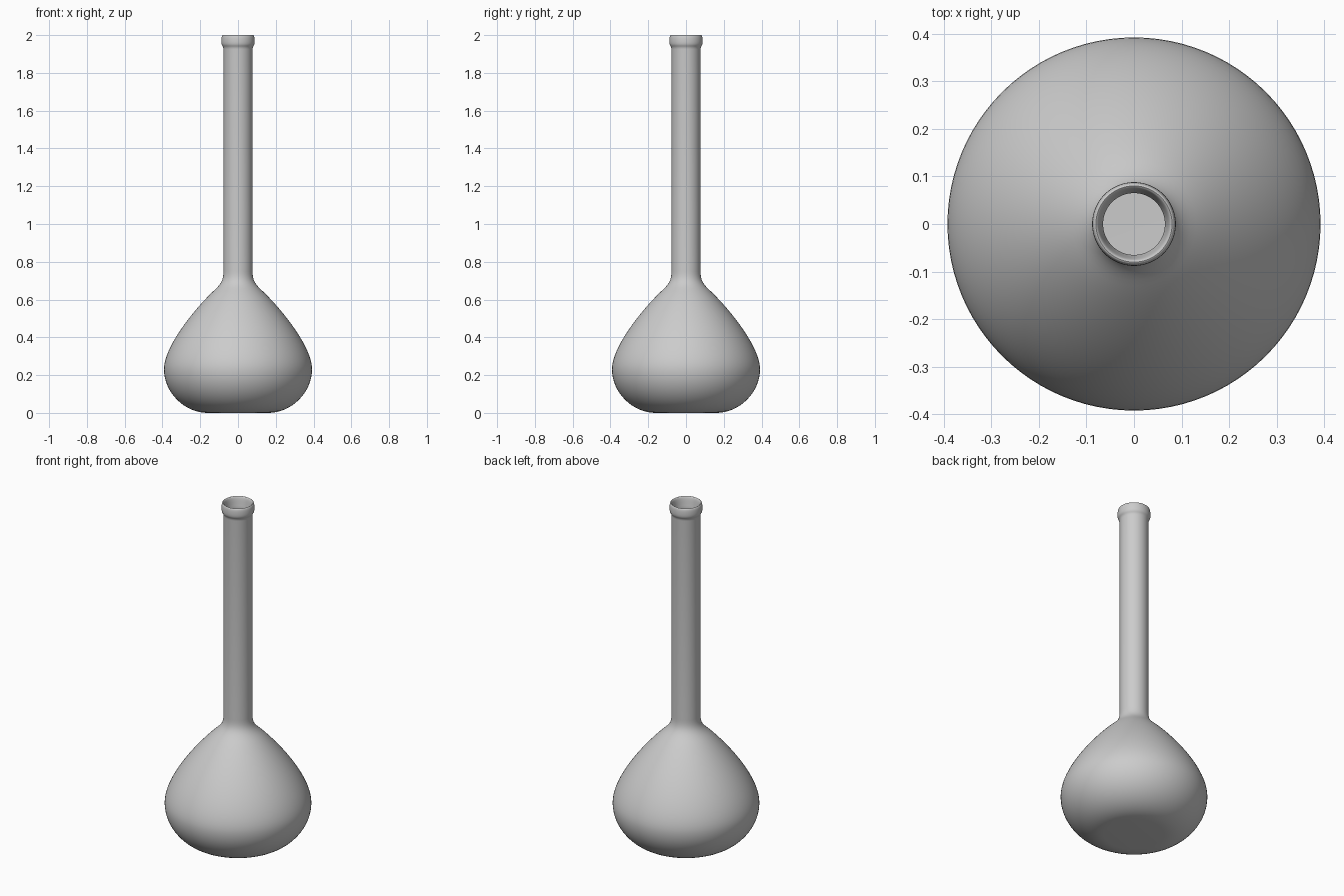
import bpy, bmesh, math
from mathutils import Vector

if "Cube" in bpy.data.objects:
    bpy.data.objects.remove(bpy.data.objects["Cube"])

SEGMENTS = 96
WALL = 0.012


def bezier(a, b, c, d, steps):
    """Points of a cubic curve in (radius, height), without the first one."""
    a, b, c, d = map(Vector, (a, b, c, d))
    pts = []
    for i in range(1, steps + 1):
        t = i / steps
        u = 1 - t
        pts.append(a * u**3 + b * 3*u*u*t + c * 3*u*t*t + d * t**3)
    return pts


def inset(pts, dist):
    """Shift an open profile towards the axis side."""
    out = []
    for i, p in enumerate(pts):
        d = (pts[min(i + 1, len(pts) - 1)] - pts[max(i - 1, 0)]).normalized()
        out.append(p + Vector((-d.y, d.x)) * dist)
    return out


def lathe(name, profile):
    bm = bmesh.new()
    rings = []
    for r, z in profile:
        if r < 1e-5:
            rings.append([bm.verts.new((0, 0, z))])
        else:
            rings.append([bm.verts.new((r * math.cos(k * math.tau / SEGMENTS),
                                        r * math.sin(k * math.tau / SEGMENTS), z))
                          for k in range(SEGMENTS)])
    for lo, hi in zip(rings, rings[1:]):
        for k in range(SEGMENTS):
            n = (k + 1) % SEGMENTS
            corners = [lo[k % len(lo)], lo[n % len(lo)], hi[n % len(hi)], hi[k % len(hi)]]
            bm.faces.new(list(dict.fromkeys(corners)))
    bmesh.ops.recalc_face_normals(bm, faces=bm.faces)
    mesh = bpy.data.meshes.new(name)
    bm.to_mesh(mesh)
    bm.free()
    obj = bpy.data.objects.new(name, mesh)
    bpy.context.collection.objects.link(obj)
    bpy.context.view_layer.objects.active = obj
    obj.select_set(True)
    bpy.ops.object.shade_smooth_by_angle(angle=math.radians(40))
    return obj


# Outer bulb, shoulder and neck
body = [Vector((0.16, 0.0))]
body += bezier((0.16, 0), (0.285, 0), (0.392, 0.11), (0.392, 0.23), 16)
body += bezier((0.392, 0.23), (0.392, 0.36), (0.21, 0.57), (0.13, 0.645), 20)
body += bezier((0.13, 0.645), (0.09, 0.682), (0.077, 0.70), (0.077, 0.75), 10)
body.append(Vector((0.077, 1.925)))

# Rounded lip rolling over into the mouth
lip = bezier((0.077, 1.925), (0.078, 1.945), (0.088, 1.94), (0.088, 1.965), 8)
lip += bezier((0.088, 1.965), (0.088, 1.985), (0.086, 2.0), (0.080, 2.0), 8)
lip += bezier((0.080, 2.0), (0.072, 2.0), (0.070, 1.965), (0.065, 1.94), 8)

# Inner wall follows the outer wall back down to a flat floor
inner = inset(body, WALL)[::-1]
floor = Vector((0, WALL))
inner[-1].y = WALL

lathe("flask", [Vector((0, 0))] + body + lip + inner + [floor])
